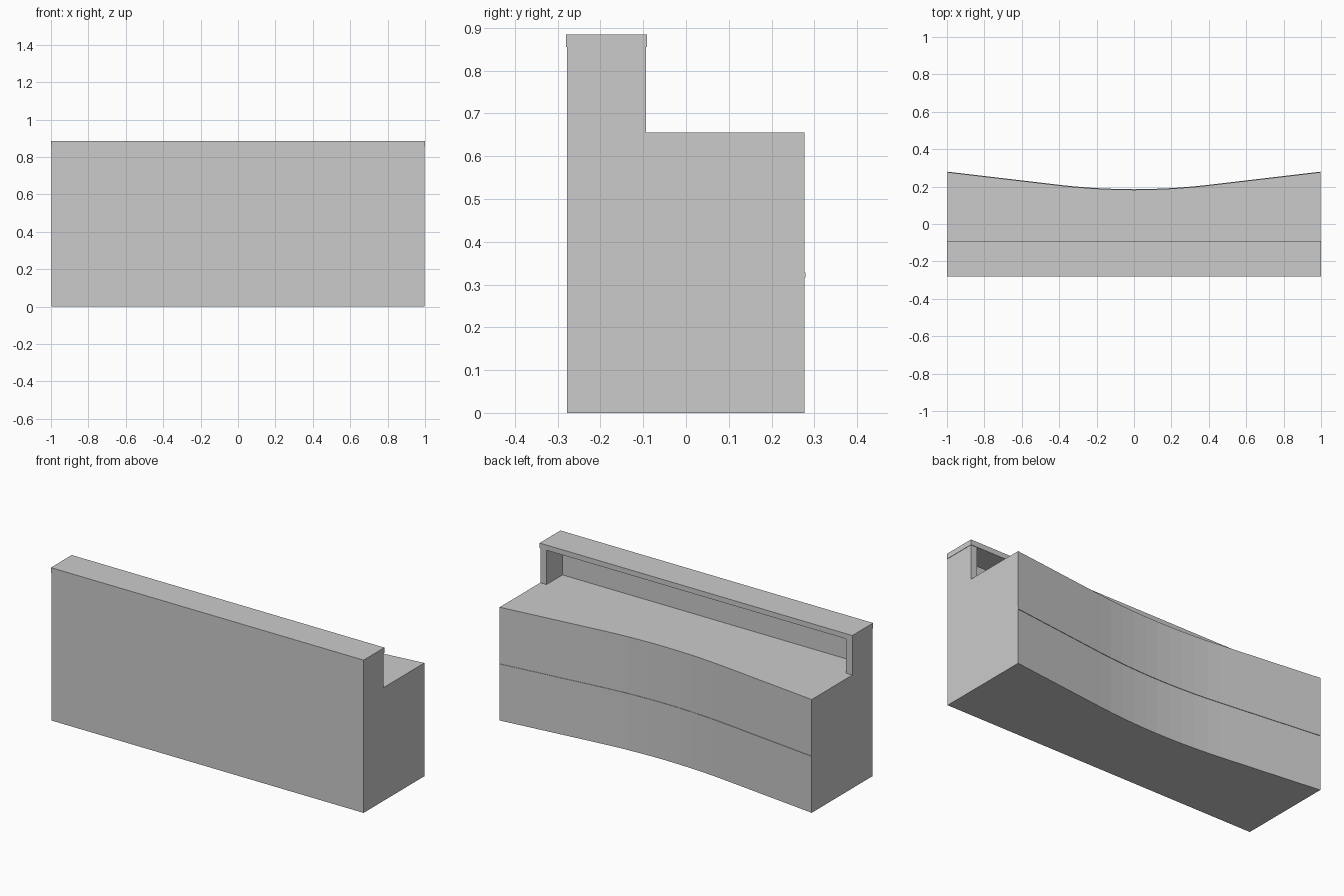
import bpy, bmesh

if "Cube" in bpy.data.objects:
    bpy.data.objects.remove(bpy.data.objects["Cube"])

W, FRONT, STEP = 0.998, -0.278, -0.094


def curve_y(x, bend=0.4, k=0.147):
    # parabola in the middle, tangent straight lines towards the ends
    a = abs(x)
    return 0.183 + (k * a * a if a < bend else k * bend * (2 * a - bend))


def prism(name, outline, z0, z1):
    bm = bmesh.new()
    face = bm.faces.new([bm.verts.new((x, y, z0)) for x, y in outline])
    ext = bmesh.ops.extrude_face_region(bm, geom=[face])
    verts = [g for g in ext["geom"] if isinstance(g, bmesh.types.BMVert)]
    bmesh.ops.translate(bm, verts=verts, vec=(0, 0, z1 - z0))
    bmesh.ops.recalc_face_normals(bm, faces=bm.faces)
    mesh = bpy.data.meshes.new(name)
    bm.to_mesh(mesh)
    bm.free()
    obj = bpy.data.objects.new(name, mesh)
    bpy.context.collection.objects.link(obj)
    return obj


def box(name, x, y0, y1, z0, z1):
    return prism(name, [(-x, y0), (x, y0), (x, y1), (-x, y1)], z0, z1)


def cut(target, cutter):
    mod = target.modifiers.new("cut", 'BOOLEAN')
    mod.operation, mod.solver, mod.object = 'DIFFERENCE', 'EXACT', cutter
    cutter.hide_render = True
    bpy.context.view_layer.objects.active = target
    bpy.ops.object.modifier_apply(modifier=mod.name)
    bpy.data.objects.remove(cutter)


xs = [W] + [0.4 - 0.08 * i for i in range(11)] + [-W]
curve = [(x, curve_y(x)) for x in xs]

# Counter body with concave back, stepped down behind the raised front
body = prism("counter_body", [(-W, FRONT), (W, FRONT)] + curve, 0, 0.856)
cut(body, box("step_cutter", 1.2, STEP, 0.5, 0.655, 1.0))
# Open shelf niche under the raised ledge
cut(body, box("niche_cutter", 0.958, -0.24, 0.0, 0.655, 1.0))

# Ledge slab with slight overhang
box("ledge_top", 1.0, -0.281, -0.091, 0.855, 0.885)

# Thin trim strip following the curved back
strip = [(x, y + 0.003) for x, y in curve] + [(x, y - 0.01) for x, y in reversed(curve)]
prism("back_trim", strip, 0.316, 0.328)
